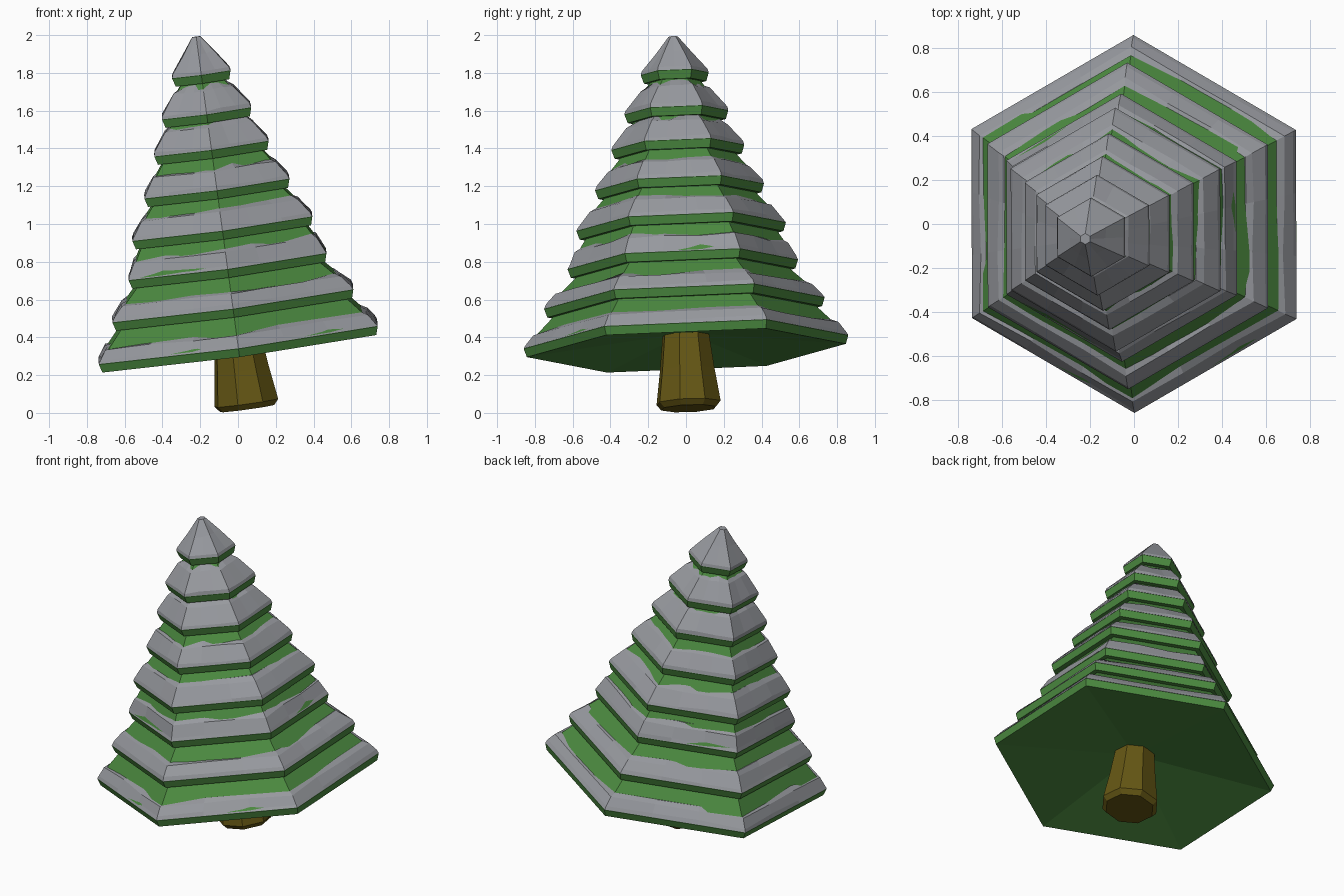
import bpy, bmesh, math, random
from mathutils import Vector, Matrix

if "Cube" in bpy.data.objects:
    bpy.data.objects.remove(bpy.data.objects["Cube"])

random.seed(4)

# Leaning frame: the origin is the middle of the lowest rim
AXIS = Vector((-0.137, -0.042, 1.0)).normalized()
LEAN = Matrix.Translation((0, 0, 0.375)) @ Vector((0, 0, 1)).rotation_difference(AXIS).to_matrix().to_4x4()


def material(name, rgb):
    m = bpy.data.materials.new(name)
    m.diffuse_color = (*rgb, 1)
    m.use_nodes = True
    m.node_tree.nodes["Principled BSDF"].inputs["Base Color"].default_value = m.diffuse_color
    return m


GREEN = material("needles", (0.07, 0.25, 0.05))
BROWN = material("bark", (0.13, 0.095, 0.007))
SNOW = material("snow", (0.31, 0.32, 0.345))


def ring(r, h, sides=6, split=1, jr=0.0, jh=0.0):
    """Polygon with corners toward +-y; each side may be split, points jittered."""
    corners = [Vector((r * math.cos(math.pi / 6 + math.tau * k / sides),
                       r * math.sin(math.pi / 6 + math.tau * k / sides), h)) for k in range(sides)]
    pts = []
    for k in range(sides):
        for s in range(split):
            p = corners[k].lerp(corners[(k + 1) % sides], s / split)
            f = 1 + random.uniform(-jr, jr)
            pts.append(Vector((p.x * f, p.y * f, p.z + random.uniform(-jh, jh))))
    return pts


def loft(name, rings, mat=None, bottom=None):
    """Skin a stack of equal rings; 'bottom' is the height of the underside centre."""
    bm = bmesh.new()
    loops = [[bm.verts.new(p) for p in r] for r in rings]
    n = len(loops[0])
    for a, b in zip(loops, loops[1:]):
        for i in range(n):
            bm.faces.new((a[i], a[(i + 1) % n], b[(i + 1) % n], b[i]))
    bm.faces.new(loops[-1])
    if bottom is None:
        bm.faces.new(loops[0][::-1])
    else:
        c = bm.verts.new((0, 0, bottom))
        for i in range(n):
            bm.faces.new((loops[0][(i + 1) % n], loops[0][i], c))
    bmesh.ops.recalc_face_normals(bm, faces=bm.faces)
    me = bpy.data.meshes.new(name)
    bm.to_mesh(me)
    bm.free()
    ob = bpy.data.objects.new(name, me)
    ob.matrix_world = LEAN
    if mat:
        me.materials.append(mat)
    bpy.context.collection.objects.link(ob)
    return ob


# Trunk with a rounded foot
loft("trunk", [ring(r, h, 8) for r, h in
               ((0.15, -0.355), (0.176, -0.325), (0.15, -0.15), (0.125, 0.06))], BROWN)

# Branch tiers: rim radius, rim height, share of the slope covered by snow
TIERS = [(0.86, 0.0, 0.5), (0.743, 0.207, 0.55), (0.61, 0.414, 0.68), (0.555, 0.616, 0.68),
         (0.447, 0.828, 0.72), (0.352, 1.04, 0.96), (0.275, 1.227, 0.92), (0.18, 1.434, 1.0)]
APEX = (0.025, 1.633)

for i, (r, h, snow) in enumerate(TIERS):
    last = i == len(TIERS) - 1
    if last:
        top_r, top_h = APEX[0], APEX[1] - 0.045
    else:
        top_r, top_h = TIERS[i + 1][0] - 0.05, TIERS[i + 1][1] - 0.04
    # Green branches
    loft(f"branches_{i + 1}",
         [ring(r - 0.015, h - 0.045), ring(r, h), ring(top_r, top_h),
          ring(top_r * 0.9, top_h + (0.0 if last else 0.02))],
         GREEN, bottom=h + (0.05 if i == 0 else -0.03))

    # Snow blanket with an uneven upper edge
    def slope(t, lift):
        return r + (top_r - r) * t + lift, h + (top_h - h) * t + lift
    if last:
        rings = [ring(r, h + 0.002, 6, 2), ring(r * 0.97, h + 0.02, 6, 2),
                 ring(0.095, h + 0.112, 6, 2, 0.03, 0.006), ring(*APEX, 6, 2)]
    else:
        a, b = slope(snow * 0.75, 0.008), slope(snow, -0.003)
        rings = [ring(r, h + 0.002, 6, 3), ring(r * 0.982, h + 0.022, 6, 3, 0.006, 0.006),
                 ring(*a, 6, 3, 0.008, 0.006), ring(*b, 6, 3, 0.004, 0.012)]
    loft(f"snow_{i + 1}", rings, SNOW, bottom=h + 0.09)

# Thin extra layer of branches above the lowest tier
loft("low_branches", [ring(0.69, 0.07), ring(0.70, 0.11), ring(0.61, 0.18)], GREEN)
